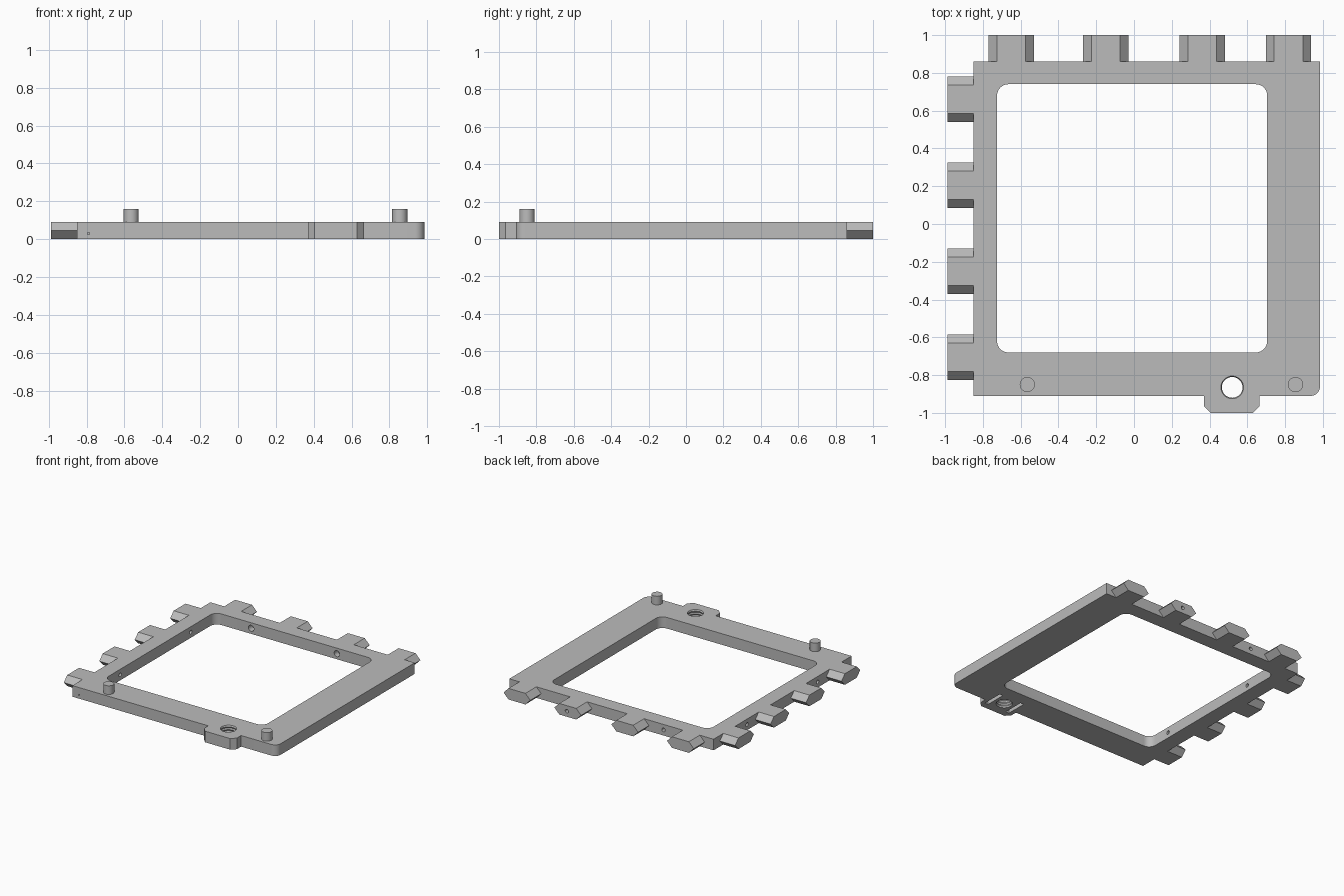
import bpy, bmesh
from math import cos, sin, pi
from mathutils import Matrix, Vector

default = bpy.data.objects.get("Cube")
if default:
    bpy.data.objects.remove(default, do_unlink=True)

grey = bpy.data.materials.new("mid grey")
grey.use_nodes = True
colour = (0.5, 0.5, 0.5, 1)
grey.diffuse_color = colour
grey.node_tree.nodes["Principled BSDF"].inputs["Base Color"].default_value = colour

H = 0.09                       # frame thickness
LEFT, RIGHT, FRONT, BACK = -0.85, 0.985, -0.91, 0.86


def finish(name, bm):
    bmesh.ops.recalc_face_normals(bm, faces=bm.faces)
    mesh = bpy.data.meshes.new(name)
    bm.to_mesh(mesh)
    bm.free()
    mesh.materials.append(grey)
    obj = bpy.data.objects.new(name, mesh)
    bpy.context.collection.objects.link(obj)
    return obj


def axes(along, up, out, origin):
    """Matrix taking profile x, profile y and extrusion to the given directions."""
    m = Matrix((along, up, out)).transposed().to_4x4()
    m.translation = origin
    return m


def prism(name, points, depth, matrix=Matrix()):
    bm = bmesh.new()
    face = bm.faces.new([bm.verts.new((x, y, 0)) for x, y in points])
    new = bmesh.ops.extrude_face_region(bm, geom=[face])["geom"]
    moved = [v for v in new if isinstance(v, bmesh.types.BMVert)]
    bmesh.ops.translate(bm, verts=moved, vec=(0, 0, depth))
    bm.transform(matrix)
    return finish(name, bm)


def arc(cx, cy, r, start, end, n):
    return [(cx + r * cos(start + (end - start) * i / n),
             cy + r * sin(start + (end - start) * i / n)) for i in range(n + 1)]


def rod(name, start, end, r, n=32):
    """Cylinder between two points."""
    start, end = Vector(start), Vector(end)
    axis = end - start
    turn = axis.to_track_quat("Z", "Y").to_matrix().to_4x4()
    return prism(name, arc(0, 0, r, 0, 2 * pi, n)[:-1], axis.length,
                 Matrix.Translation(start) @ turn)


def box(name, x0, x1, y0, y1, z0, z1):
    return prism(name, [(x0, y0), (x1, y0), (x1, y1), (x0, y1)], z1 - z0,
                 Matrix.Translation((0, 0, z0)))


def cut(obj, cutters):
    for c in cutters:
        c.hide_render = True
        mod = obj.modifiers.new("cut", "BOOLEAN")
        mod.operation, mod.solver, mod.object = "DIFFERENCE", "EXACT", c
    graph = bpy.context.evaluated_depsgraph_get()
    mesh = bpy.data.meshes.new_from_object(obj.evaluated_get(graph))
    obj.modifiers.clear()
    obj.data = mesh


# Frame outline with one rounded corner and a chamfered front tab
outline = [(LEFT, FRONT), (0.37, FRONT), (0.37, -0.965), (0.405, -1), (0.63, -1),
           (0.665, -0.965), (0.665, FRONT)]
outline += arc(RIGHT - 0.05, FRONT + 0.05, 0.05, -pi / 2, 0, 8)
outline += [(RIGHT, BACK), (LEFT, BACK)]
frame = prism("frame", outline, H)

# Rounded window opening
ix0, ix1, iy0, iy1, r = -0.725, 0.705, -0.68, 0.74, 0.06
opening = []
for i, (cx, cy) in enumerate([(ix1 - r, iy1 - r), (ix0 + r, iy1 - r),
                              (ix0 + r, iy0 + r), (ix1 - r, iy0 + r)]):
    opening += arc(cx, cy, r, i * pi / 2, (i + 1) * pi / 2, 8)
window = prism("window_cutter", opening, 0.3, Matrix.Translation((0, 0, -0.1)))

# Hexagonal teeth along the back and the side
hexagon = [(-0.12, H / 2), (-0.076, 0), (0.076, 0), (0.12, H / 2), (0.076, H), (-0.076, H)]
back_teeth = [prism(f"back_tooth_{i}", hexagon, 1 - BACK,
                    axes((1, 0, 0), (0, 0, 1), (0, 1, 0), (x, BACK, 0)))
              for i, x in enumerate([-0.65, -0.15, 0.362, 0.818], 1)]
for i in range(4):
    prism(f"side_tooth_{i + 1}", hexagon, 0.137,
          axes((0, 1, 0), (0, 0, 1), (-1, 0, 0), (LEFT, 0.66 - 0.455 * i, 0)))

# Pin holes through the rims, wider on the inside
pins = []
for x in (-0.4, 0.37):
    pins += [rod("pin_cutter", (x, 0.7, H / 2), (x, 1.05, H / 2), 0.015, 16),
             rod("pin_cutter", (x, 0.7, H / 2), (x, 0.79, H / 2), 0.025, 16)]
side_pins = []
for y in (0.43, -0.475):
    side_pins += [rod("pin_cutter", (-0.7, y, H / 2), (-1.05, y, H / 2), 0.015, 16),
                  rod("pin_cutter", (-0.7, y, H / 2), (-0.775, y, H / 2), 0.025, 16)]
side_pins.append(rod("pin_cutter", (-0.79, -0.95, 0.03), (-0.79, -0.87, 0.03), 0.006, 8))

# Threaded hole in the tab: a lathed zigzag
bm = bmesh.new()
steps = 8
rings = []
for k in range(-1, steps + 2):
    radius = 0.055 if k % 2 else 0.06
    rings.append([bm.verts.new((x, y, H * k / steps))
                  for x, y in arc(0.52, -0.865, radius, 0, 2 * pi, 32)[:-1]])
for a, b in zip(rings, rings[1:]):
    for j in range(32):
        bm.faces.new((a[j], a[(j + 1) % 32], b[(j + 1) % 32], b[j]))
bm.faces.new(rings[0])
bm.faces.new(rings[-1])
thread = finish("thread_cutter", bm)

# Shallow slots under the tab
slots = [box("slot_cutter", x - 0.015, x + 0.015, -0.95, -0.78, -0.02, 0.03)
         for x in (0.42, 0.62)]

# Hollow posts
posts, bores = [], []
for side, x in (("right", -0.565), ("left", 0.855)):
    posts.append(rod(f"{side}_post", (x, -0.85, H), (x, -0.85, 0.16), 0.04))
    bores.append(rod("bore_cutter", (x, -0.85, -0.05), (x, -0.85, 0.25), 0.02, 24))

cut(frame, [window, thread] + slots + bores + pins + side_pins)
cut(back_teeth[2], pins[2:3])
for post, bore in zip(posts, bores):
    cut(post, [bore])

# Remove the cutters and shade the round parts
for obj in list(bpy.context.collection.objects):
    if "_cutter" in obj.name:
        bpy.data.objects.remove(obj, do_unlink=True)
for obj in bpy.context.selected_objects:
    obj.select_set(False)
for obj in [frame] + posts:
    obj.select_set(True)
bpy.context.view_layer.objects.active = frame
bpy.ops.object.shade_smooth_by_angle(angle=0.5)
